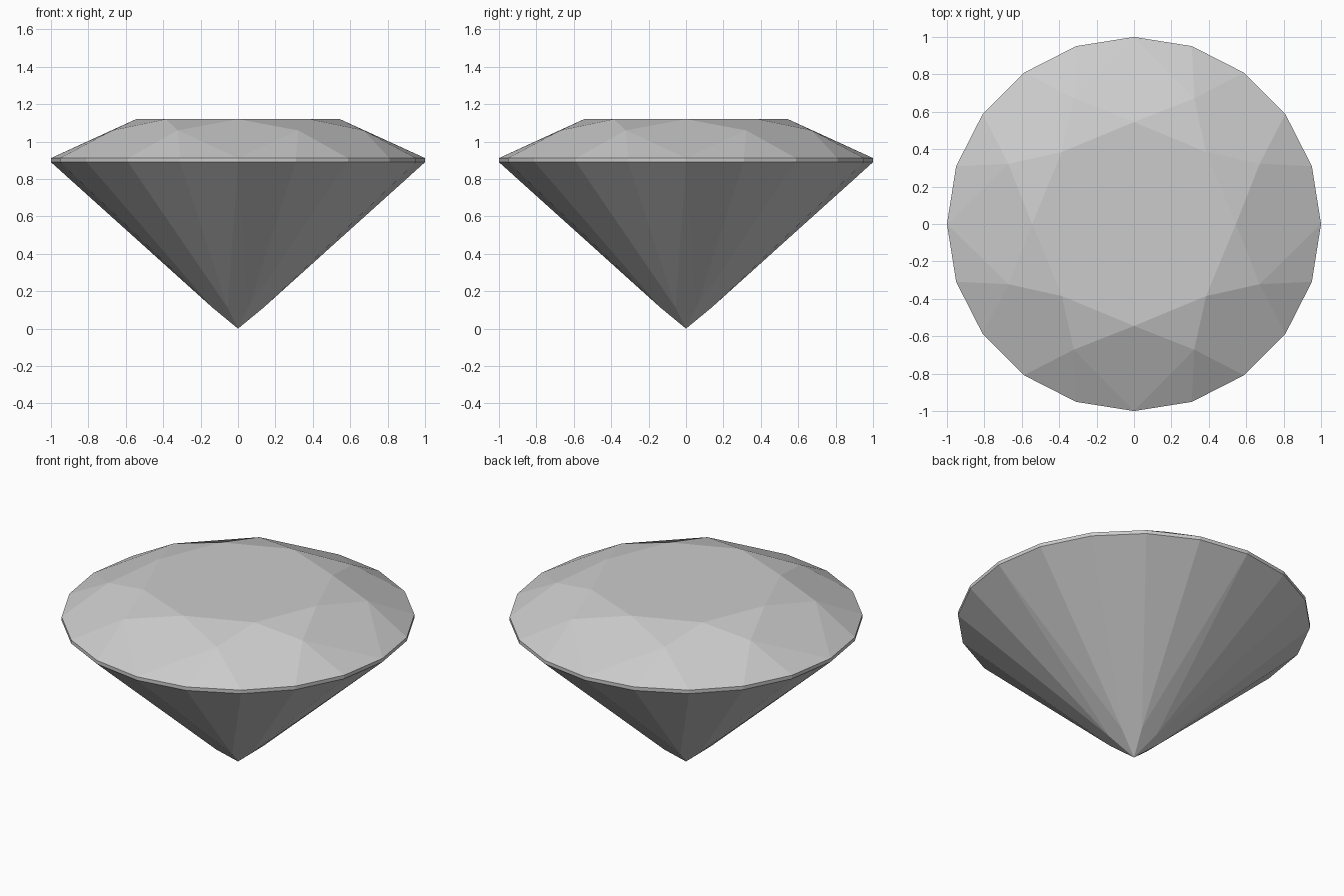
import bpy, bmesh
from math import cos, sin, radians

cube = bpy.data.objects.get("Cube")
if cube:
    bpy.data.objects.remove(cube, do_unlink=True)

GIRDLE_TOP, GIRDLE_BOTTOM, TABLE_Z = 0.912, 0.89, 1.12

mat = bpy.data.materials.new("pale_grey")
mat.use_nodes = True
colour = (0.6, 0.6, 0.6, 1)
mat.diffuse_color = colour
mat.node_tree.nodes["Principled BSDF"].inputs["Base Color"].default_value = colour

bm = bmesh.new()


def ring(angles, radius, z):
    """One closed ring of vertices at the given angles in degrees."""
    return [bm.verts.new((radius * cos(radians(a)), radius * sin(radians(a)), z))
            for a in angles]


def facet_band(tips, mids, girdle):
    """Main facets and paired girdle facets, repeated for each quarter."""
    for k in range(4):
        g = [girdle[(5 * k + j) % 20] for j in range(6)]
        m0, m1 = mids[2 * k], mids[2 * k + 1]
        # kite on the axis, and five-sided main facet on the diagonal
        bm.faces.new((tips[2 * k], mids[2 * k - 1], g[0], m0))
        bm.faces.new((tips[2 * k + 1], m0, g[2], g[3], m1))
        # triangles that meet the girdle
        for m, j in ((m0, 0), (m0, 1), (m1, 3), (m1, 4)):
            bm.faces.new((m, g[j], g[j + 1]))


def mid_angles(offset):
    return [90 * k + a for k in range(4) for a in (offset, 90 - offset)]


# Crown: table, star facets, main facets
table = ring(range(0, 360, 45), 0.545, TABLE_Z)
crown_mids = ring(mid_angles(25.6), 0.745, 1.06)
upper = ring(range(0, 360, 18), 1, GIRDLE_TOP)
bm.faces.new(table)
for i in range(8):
    bm.faces.new((table[i], crown_mids[i], table[(i + 1) % 8]))
facet_band(table, crown_mids, upper)

# Girdle band
lower = ring(range(0, 360, 18), 1, GIRDLE_BOTTOM)
for i in range(20):
    j = (i + 1) % 20
    bm.faces.new((upper[i], lower[i], lower[j], upper[j]))

# Pavilion running down to the point
apex = bm.verts.new((0, 0, 0))
facet_band([apex] * 8, ring(mid_angles(22.2), 0.147, 0.112), lower)

bmesh.ops.recalc_face_normals(bm, faces=bm.faces[:])
mesh = bpy.data.meshes.new("cut_gem")
bm.to_mesh(mesh)
bm.free()
mesh.materials.append(mat)
bpy.context.collection.objects.link(bpy.data.objects.new("cut_gem", mesh))
